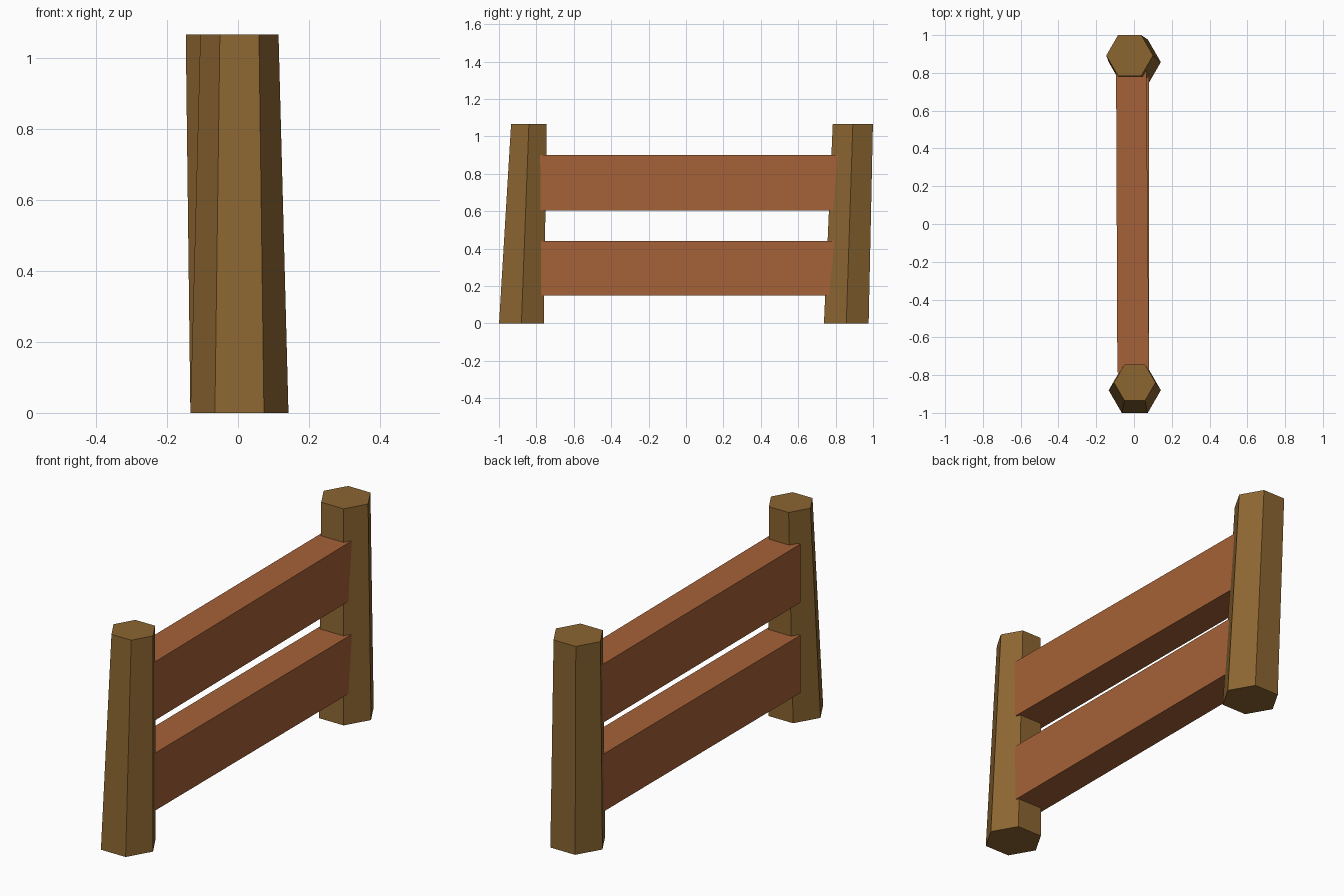
import bpy, bmesh, math

if "Cube" in bpy.data.objects:
    bpy.data.objects.remove(bpy.data.objects["Cube"])


def material(name, color):
    m = bpy.data.materials.new(name)
    m.diffuse_color = (*color, 1)
    m.use_nodes = True
    m.node_tree.nodes["Principled BSDF"].inputs["Base Color"].default_value = m.diffuse_color
    return m


post_wood = material("post brown", (0.262, 0.133, 0.031))
rail_wood = material("rail red brown", (0.376, 0.120, 0.038))


def loft(name, bottom, top, mat):
    """Closed solid between two rings with equal point counts."""
    bm = bmesh.new()
    a = [bm.verts.new(p) for p in bottom]
    b = [bm.verts.new(p) for p in top]
    n = len(a)
    bm.faces.new(a[::-1])
    bm.faces.new(b)
    for i in range(n):
        j = (i + 1) % n
        bm.faces.new((a[i], a[j], b[j], b[i]))
    bmesh.ops.recalc_face_normals(bm, faces=bm.faces)
    me = bpy.data.meshes.new(name)
    bm.to_mesh(me)
    bm.free()
    me.materials.append(mat)
    bpy.context.collection.objects.link(bpy.data.objects.new(name, me))


def hexagon(x, y, z, r):
    return [(x + r * math.cos(i * math.pi / 3), y + r * math.sin(i * math.pi / 3), z)
            for i in range(6)]


# Leaning, tapered hexagonal posts
H = 1.065
loft("front_post", hexagon(0.004, -0.88, 0, 0.138), hexagon(0.004, -0.84, H, 0.110), post_wood)
loft("back_post", hexagon(0.004, 0.857, 0, 0.138), hexagon(-0.023, 0.892, H, 0.124), post_wood)


# Rails, the upper one slightly skewed, sunk into the back post
def rail(name, z0, z1, front_x, back_x):
    y0, y1 = -0.785, 0.85
    ring = [(front_x[0], y0), (front_x[1], y0), (back_x[1], y1), (back_x[0], y1)]
    loft(name, [(x, y, z0) for x, y in ring], [(x, y, z1) for x, y in ring], rail_wood)


rail("lower_rail", 0.15, 0.44, (-0.088, 0.080), (-0.088, 0.080))
rail("upper_rail", 0.605, 0.90, (-0.088, 0.080), (-0.095, 0.065))
